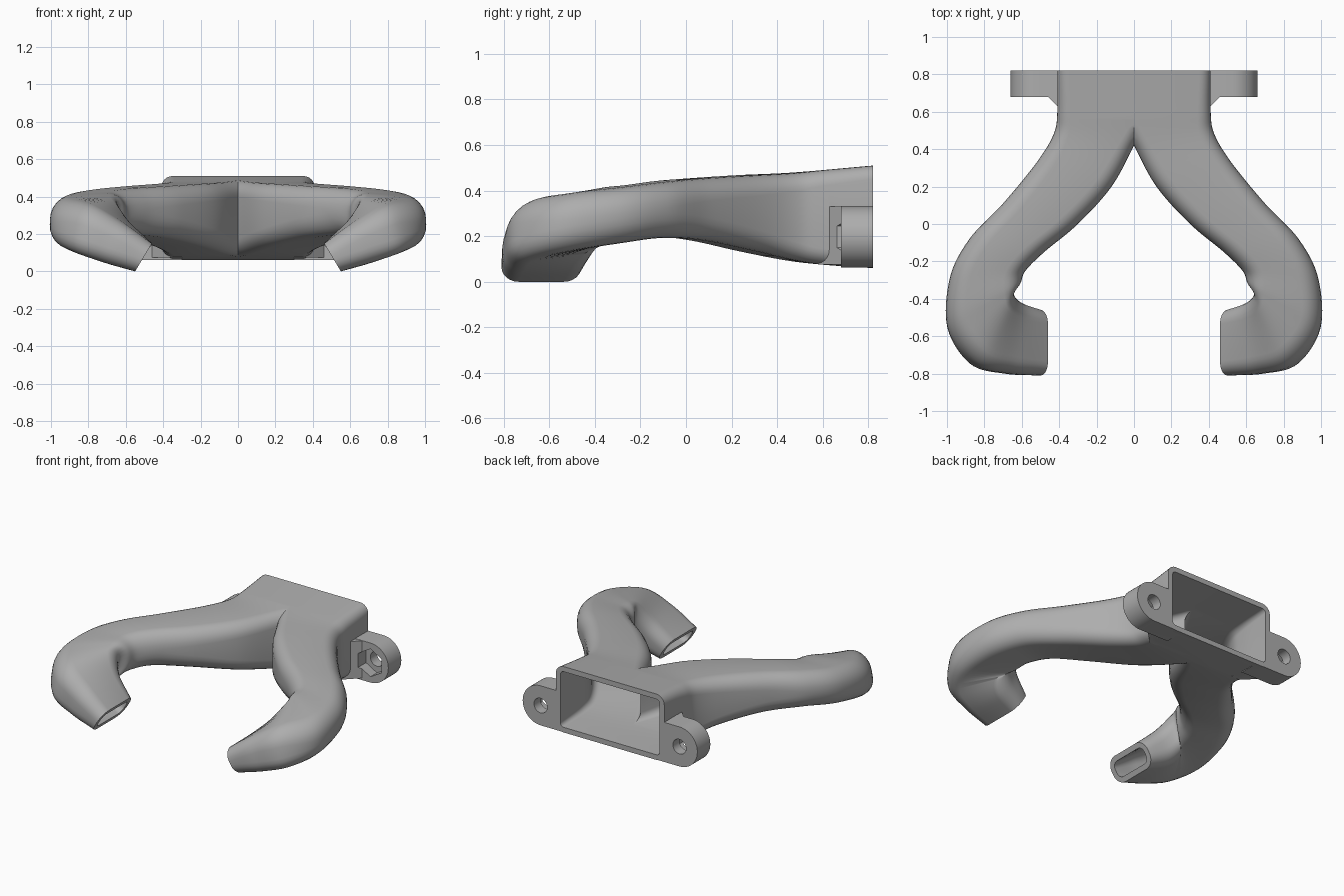
import bpy, bmesh, math
from mathutils import Vector

if "Cube" in bpy.data.objects:
    bpy.data.objects.remove(bpy.data.objects["Cube"], do_unlink=True)

grey = bpy.data.materials.new("duct grey")
grey.use_nodes = True
grey.diffuse_color = (0.42, 0.42, 0.42, 1)
grey.node_tree.nodes["Principled BSDF"].inputs["Base Color"].default_value = (0.42, 0.42, 0.42, 1)

WALL = 0.035
BACK = 0.82

# Duct stations: inner x, y, outer x, y, bottom z, top z, lean, outer drop, corner radius
STATIONS = [
    (-.2, BACK, .41, BACK, .06, .51, 0, 0, .06),
    (-.09, .6, .41, .6, .075, .49, 0, 0, .07),
    (0, .42, .43, .48, .095, .477, 0, 0, .08),
    (.12, .2, .52, .33, .135, .468, 0, 0, .09),
    (.3, 0, .7, .11, .18, .455, 0, 0, .1),
    (.48, -.15, .88, -.08, .2, .445, 0, .01, .11),
    (.58, -.25, .985, -.29, .185, .43, 0, .02, .11),
    (.6, -.32, .985, -.56, .165, .42, .02, .04, .11),
    (.62, -.37, .82, -.75, .12, .38, .08, .03, .1),
    (.57, -.42, .63, -.8, .055, .27, .1, .01, .09),
    (.46, -.46, .46, -.81, 0, .15, .09, 0, .075),
]


def smooth_path(rows, steps=8):
    """Catmull-Rom interpolation of every station value."""
    rows = [Vector(r) for r in rows]
    pts = [rows[0] * 2 - rows[1]] + rows + [rows[-1] * 2 - rows[-2]]
    out = []
    for a, b, c, d in zip(pts, pts[1:], pts[2:], pts[3:]):
        for i in range(steps):
            t = i / steps
            out.append(b + (c - a) * (t / 2)
                       + (a * 2 - b * 5 + c * 4 - d) * (t * t / 2)
                       + (b * 3 - a - c * 3 + d) * (t ** 3 / 2))
    return out + [rows[-1]]


def ring(row, inset, arc=6):
    """Rounded rectangle spanning one station."""
    xi, yi, xo, yo, zb, zt, lean, drop, rad = row
    across = Vector((xo - xi, yo - yi, -drop))
    up = Vector((-lean, 0, zt - zb))
    mid = Vector(((xi + xo + lean) / 2, (yi + yo) / 2, (zb + zt - drop) / 2))
    half_w, half_h = across.length / 2 - inset, up.length / 2 - inset
    across.normalize()
    up.normalize()
    r = max(rad - inset, 0.02)
    pts = []
    for k, (sx, sz) in enumerate(((1, 1), (-1, 1), (-1, -1), (1, -1))):
        for i in range(arc + 1):
            a = math.pi / 2 * (k + i / arc)
            pts.append(mid + across * (sx * (half_w - r) + r * math.cos(a))
                       + up * (sz * (half_h - r) + r * math.sin(a)))
    return pts


def make_object(name, bm):
    bmesh.ops.recalc_face_normals(bm, faces=bm.faces)
    mesh = bpy.data.meshes.new(name)
    bm.to_mesh(mesh)
    bm.free()
    mesh.materials.append(grey)
    ob = bpy.data.objects.new(name, mesh)
    bpy.context.collection.objects.link(ob)
    return ob


def loft(name, inset, overshoot=0):
    rings = [ring(r, inset) for r in smooth_path(STATIONS)]
    if overshoot:
        # Extend both ends so the channel cuts cleanly through the openings
        rings.insert(0, [p + Vector((0, overshoot, 0)) for p in rings[0]])
        step = Vector((-.86, 0, -.51)) * overshoot
        rings.append([p + step for p in rings[-1]])
    bm = bmesh.new()
    loops = [[bm.verts.new(p) for p in r] for r in rings]
    for a, b in zip(loops, loops[1:]):
        for i in range(len(a)):
            j = (i + 1) % len(a)
            bm.faces.new((a[i], a[j], b[j], b[i]))
    bm.faces.new(loops[0])
    bm.faces.new(loops[-1])
    return make_object(name, bm)


def prism(name, points, offset):
    """Extrude a closed outline along an offset."""
    bm = bmesh.new()
    face = bm.faces.new([bm.verts.new(p) for p in points])
    ext = bmesh.ops.extrude_face_region(bm, geom=[face])
    moved = [v for v in ext["geom"] if isinstance(v, bmesh.types.BMVert)]
    bmesh.ops.translate(bm, verts=moved, vec=offset)
    return make_object(name, bm)


def circle(cx, cz, r, y, n, start=0.0, sweep=math.tau):
    return [(cx + r * math.cos(start + sweep * i / n), y,
             cz + r * math.sin(start + sweep * i / n)) for i in range(n)]


# Half of the duct, with its mounting lug and gusset
half = loft("half_duct", 0)
LX, LZ, LR = .525, .197, .135
outline = circle(LX, LZ, LR, BACK, 24, -math.pi / 2, math.pi)
outline += [(LX, BACK, LZ + LR), (.3, BACK, LZ + LR), (.3, BACK, LZ - LR)]
lug = prism("lug", outline, (0, -.14, 0))
gusset = prism("gusset", [(.3, .7, .075), (.46, .7, .075), (.46, .68, .075),
                          (.36, .58, .075), (.3, .58, .075)], (0, 0, .255))

# Cutters: air channel, screw hole and hexagonal nut pocket
channel = loft("air_channel", WALL, .04)
hole = prism("screw_hole", circle(LX, LZ, .05, .9, 32), (0, -.4, 0))
pocket = prism("nut_pocket", circle(LX, LZ, .095, .75, 6, math.pi / 6), (0, -.15, 0))

for tool, op in ((lug, 'UNION'), (gusset, 'UNION'), (channel, 'DIFFERENCE'),
                 (hole, 'DIFFERENCE'), (pocket, 'DIFFERENCE')):
    mod = half.modifiers.new(tool.name, 'BOOLEAN')
    mod.object = tool
    mod.operation = op
    mod.solver = 'EXACT'

# Bake the half, trim it at the centre plane and mirror it
graph = bpy.context.evaluated_depsgraph_get()
graph.update()
bm = bmesh.new()
bm.from_mesh(bpy.data.meshes.new_from_object(half.evaluated_get(graph)))
bmesh.ops.bisect_plane(bm, geom=bm.verts[:] + bm.edges[:] + bm.faces[:], dist=1e-5,
                       plane_co=(0, 0, 0), plane_no=(1, 0, 0), clear_inner=True)
for helper in (half, lug, gusset, channel, hole, pocket):
    bpy.data.objects.remove(helper, do_unlink=True)
copy = bmesh.ops.duplicate(bm, geom=bm.verts[:] + bm.edges[:] + bm.faces[:])["geom"]
for v in copy:
    if isinstance(v, bmesh.types.BMVert):
        v.co.x *= -1
bmesh.ops.reverse_faces(bm, faces=[f for f in copy if isinstance(f, bmesh.types.BMFace)])
bmesh.ops.remove_doubles(bm, verts=bm.verts, dist=1e-4)
duct = make_object("twin_air_duct", bm)

bpy.ops.object.select_all(action='DESELECT')
duct.select_set(True)
bpy.context.view_layer.objects.active = duct
bpy.ops.object.shade_smooth_by_angle(angle=math.radians(35))
